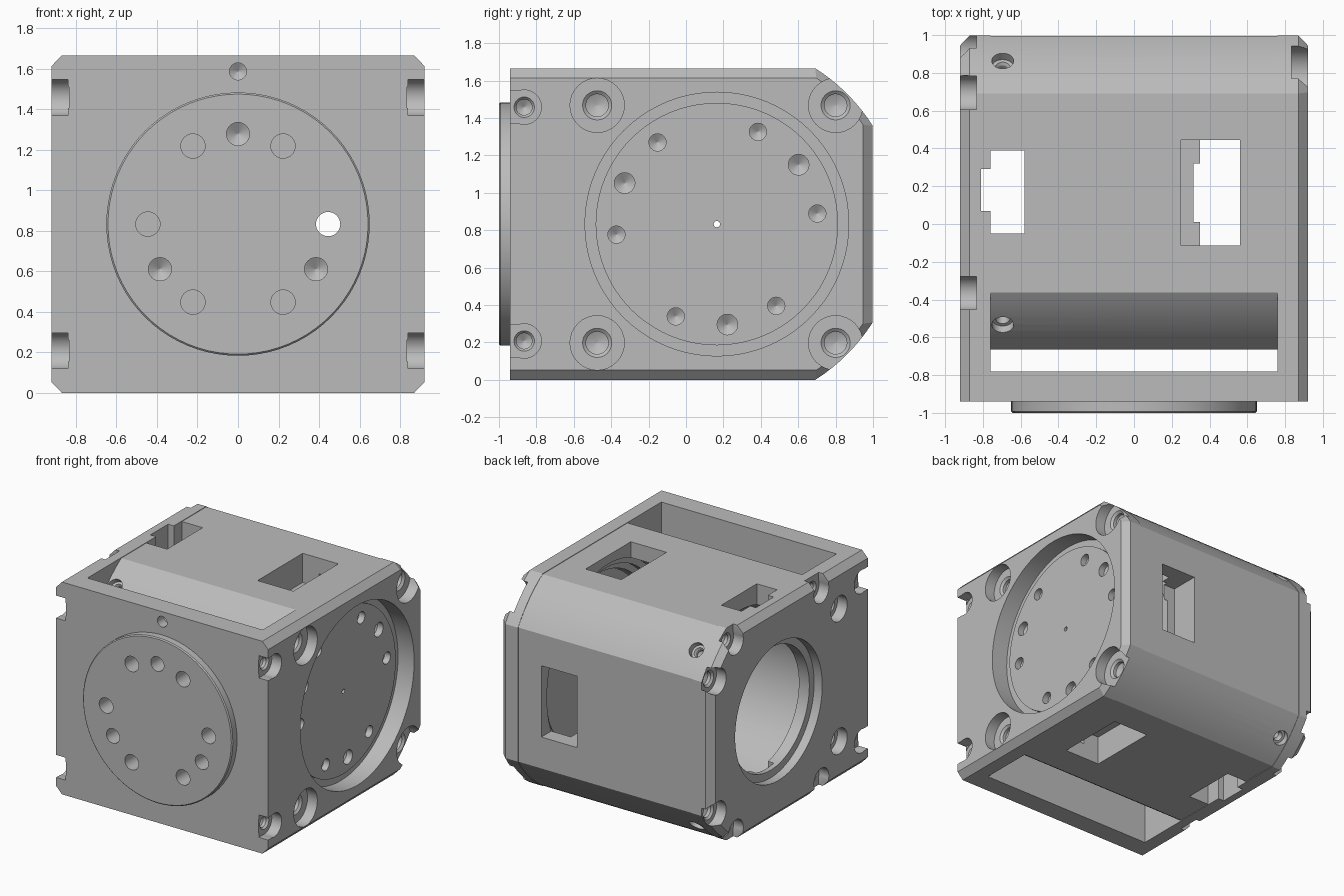
import bpy, bmesh, math
from math import sin, cos, radians, pi
from mathutils import Vector

if "Cube" in bpy.data.objects:
    bpy.data.objects.remove(bpy.data.objects["Cube"], do_unlink=True)

grey = bpy.data.materials.new("machined grey")
grey.use_nodes = True
grey.diffuse_color = (0.5, 0.5, 0.5, 1)
grey.node_tree.nodes["Principled BSDF"].inputs["Base Color"].default_value = grey.diffuse_color

CY, CZ = 0.165, 0.833   # bore axis
HALF, FRONT, INNER, OUTER = 0.833, -0.94, 0.76, 0.92


def loft(name, rings):
    """Solid through matching closed rings of points, capped at both ends."""
    bm = bmesh.new()
    loops = [[bm.verts.new(p) for p in ring] for ring in rings]
    n = len(loops[0])
    for a, b in zip(loops, loops[1:]):
        for i in range(n):
            j = (i + 1) % n
            bm.faces.new((a[i], a[j], b[j], b[i]))
    bm.faces.new(loops[0])
    bm.faces.new(loops[-1])
    bmesh.ops.recalc_face_normals(bm, faces=bm.faces)
    mesh = bpy.data.meshes.new(name)
    bm.to_mesh(mesh)
    bm.free()
    mesh.materials.append(grey)
    ob = bpy.data.objects.new(name, mesh)
    bpy.context.collection.objects.link(ob)
    return ob


def lathe(name, profile, origin, axis, seg=32):
    """Revolve (radius, depth) pairs along an axis from the origin."""
    q = Vector(axis).to_track_quat('Z', 'Y')
    return loft(name, [[Vector(origin) + q @ Vector((r * cos(2 * pi * i / seg), r * sin(2 * pi * i / seg), d))
                        for i in range(seg)] for r, d in profile])


def box(name, x, y, z):
    return loft(name, [[(x[0], y[0], h), (x[1], y[0], h), (x[1], y[1], h), (x[0], y[1], h)] for h in z])


def cut(ob, tool):
    tool.hide_render = True
    mod = ob.modifiers.new("cut", 'BOOLEAN')
    mod.operation, mod.solver, mod.object = 'DIFFERENCE', 'EXACT', tool
    bpy.context.view_layer.objects.active = ob
    bpy.ops.object.modifier_apply(modifier=mod.name)
    bpy.data.objects.remove(tool, do_unlink=True)


def hole(ob, origin, axis, r, depth):
    """Blind drilled hole with a conical bottom."""
    cut(ob, lathe("drill", [(r, -0.03), (r, depth), (0.002, depth + r * 0.6)], origin, axis))


def counterbore(ob, origin, axis, big, small, depth=0.085):
    cut(ob, lathe("counterbore", [(big, -0.03), (big, depth), (small * 1.3, depth),
                                  (small, depth + 0.015), (small, depth + 0.04),
                                  (0.002, depth + 0.065)], origin, axis))


def finish(ob):
    bpy.ops.object.select_all(action='DESELECT')
    ob.select_set(True)
    bpy.context.view_layer.objects.active = ob
    bpy.ops.object.shade_smooth_by_angle(angle=radians(25))


def corner(half, radius, steps=8):
    """Quarter outline of a square trimmed by a circle, back edge to top edge."""
    a = math.acos(half / radius)
    return [(radius * cos(a + (pi / 2 - 2 * a) * i / steps), radius * sin(a + (pi / 2 - 2 * a) * i / steps))
            for i in range(steps + 1)]


def plate_ring(x, half, radius):
    arc = corner(half, radius)
    pts = [(FRONT, -half)] + [(CY + y, -z) for y, z in reversed(arc)]
    pts += [(CY + y, z) for y, z in arc] + [(FRONT, half)]
    return [(x, y, CZ + z) for y, z in pts]


# Side plates with chamfered outer edges
def side_plate(name, s):
    return loft(name, [plate_ring(s * INNER, HALF, 0.985), plate_ring(s * 0.87, HALF, 0.985),
                       plate_ring(s * OUTER, HALF - 0.052, 0.945)])


left_plate = side_plate("left_plate", 1)
right_plate = side_plate("right_plate", -1)

# Open bolt slots on the front edges of both plates
for plate, s in ((left_plate, 1), (right_plate, -1)):
    for dz in (-0.625, 0.625):
        z = CZ + dz
        xs = sorted((s * 0.84, s * 1.0))
        cut(plate, box("slot", xs, (-1.0, -0.86), (z - 0.088, z + 0.088)))
        counterbore(plate, (s * OUTER, -0.865, z), (-s, 0, 0), 0.092, 0.042)

# Left plate: corner counterbores and deep round recess
for y in (-0.475, 0.8):
    for dz in (-0.635, 0.635):
        counterbore(left_plate, (OUTER, y, CZ + dz), (-1, 0, 0), 0.145, 0.06)
cut(left_plate, lathe("recess", [(0.705, -0.05), (0.705, 0.14), (0.64, 0.14), (0.64, 0.2)],
                      (OUTER, CY, CZ), (-1, 0, 0), 80))

# Output disc with three groups of bolt holes
disc = lathe("output_disc", [(0.648, 0), (0.648, 0.1)], (0.7, CY, CZ), (1, 0, 0), 80)
for k in range(9):
    a = radians(6 + 30 * (k % 3) + 120 * (k // 3))
    hole(disc, (0.8, CY + 0.54 * cos(a), CZ + 0.54 * sin(a)), (-1, 0, 0), 0.055 if k % 3 == 1 else 0.046, 0.05)
cut(disc, lathe("pin_hole", [(0.017, -0.05), (0.017, 0.3)], (OUTER, CY, CZ), (-1, 0, 0), 16))

# Right plate: stepped bore, bolt holes and edge slots
cut(right_plate, lathe("bore", [(0.54, -0.05), (0.54, 0.07), (0.48, 0.07), (0.48, 0.3)],
                       (-OUTER, CY, CZ), (1, 0, 0), 80))
for sz in (-1, 1):
    for sy in (-1, 1):
        counterbore(right_plate, (-OUTER, CY + sy * 0.75, CZ + sz * 0.52), (1, 0, 0), 0.1, 0.05)
        y = CY + sy * 0.53
        counterbore(right_plate, (-OUTER, y, CZ + sz * 0.74), (1, 0, 0), 0.092, 0.042)
        zs = sorted((CZ + sz * 0.74, CZ + sz * 0.9))
        cut(right_plate, box("slot", (-1.0, -0.835), (y - 0.088, y + 0.088), zs))
cut(right_plate, box("notch", (-0.81, -0.7), (0.07, 0.29), (-0.1, 1.8)))

# Barrel housing, nearly flush with the side plates, with a stepped hollow
quarter = corner(0.829, 0.982, 8)
outline = []
for turn in range(4):
    c, s = (1, 0, -1, 0)[turn], (0, 1, 0, -1)[turn]
    outline += [(y * c - z * s, y * s + z * c) for y, z in quarter]
barrel = loft("barrel", [[(x, CY + y, CZ + z) for y, z in outline] for x in (-INNER, INNER)])
steps = [(0.70, -0.8), (0.70, 0.25), (0.48, 0.25), (0.48, 0.315), (0.62, 0.315), (0.62, 0.35), (0.69, 0.35),
         (0.69, 0.39), (0.76, 0.39), (0.76, 0.6), (0.71, 0.6), (0.71, 0.65), (0.66, 0.65), (0.66, 0.8)]
cut(barrel, lathe("hollow", steps, (0, CY, CZ), (1, 0, 0), 80))
# Four viewing windows and the cable opening
for sgn in (-1, 1):
    for flip in (False, True):
        span = sorted((sgn * 0.6, sgn * 0.95))
        side = (-0.28, 0.28)
        y, z = (span, side) if flip else (side, span)
        cut(barrel, box("window", (0.25, 0.56), [CY + v for v in y], [CZ + v for v in z]))
cut(barrel, box("cable_opening", (-0.8, -0.58), (-0.05, 0.39), (-0.1, 1.8)))
# Corner screw holes
for sy in (-1, 1):
    for sz in (-1, 1):
        d = Vector((0, sy * 0.70, sz * 0.69))
        counterbore(barrel, Vector((-0.695, CY, CZ)) + d, -d, 0.058, 0.03, 0.05)

# Front plate with mounting flange
front_plate = box("front_plate", (-INNER, INNER), (FRONT, -0.78), (0, 2 * HALF))
flange = lathe("front_flange", [(0.65, 0), (0.65, 0.052), (0.642, 0.06)], (0, FRONT, CZ), (0, -1, 0), 80)
for k in range(6):
    a = radians(60 * k)
    for part in (front_plate, flange):
        cut(part, lathe("through_hole", [(0.06, 0), (0.06, 0.5)],
                        (0.445 * cos(a), -1.1, CZ + 0.445 * sin(a)), (0, 1, 0)))
for a in (90, 210, 330):
    a = radians(a)
    for part in (flange, front_plate):
        hole(part, (0.445 * cos(a), -1.0, CZ + 0.445 * sin(a)), (0, 1, 0), 0.057, 0.13)
hole(front_plate, (0, FRONT, 1.587), (0, 1, 0), 0.042, 0.08)

for part in (left_plate, right_plate, disc, barrel, front_plate, flange):
    finish(part)
